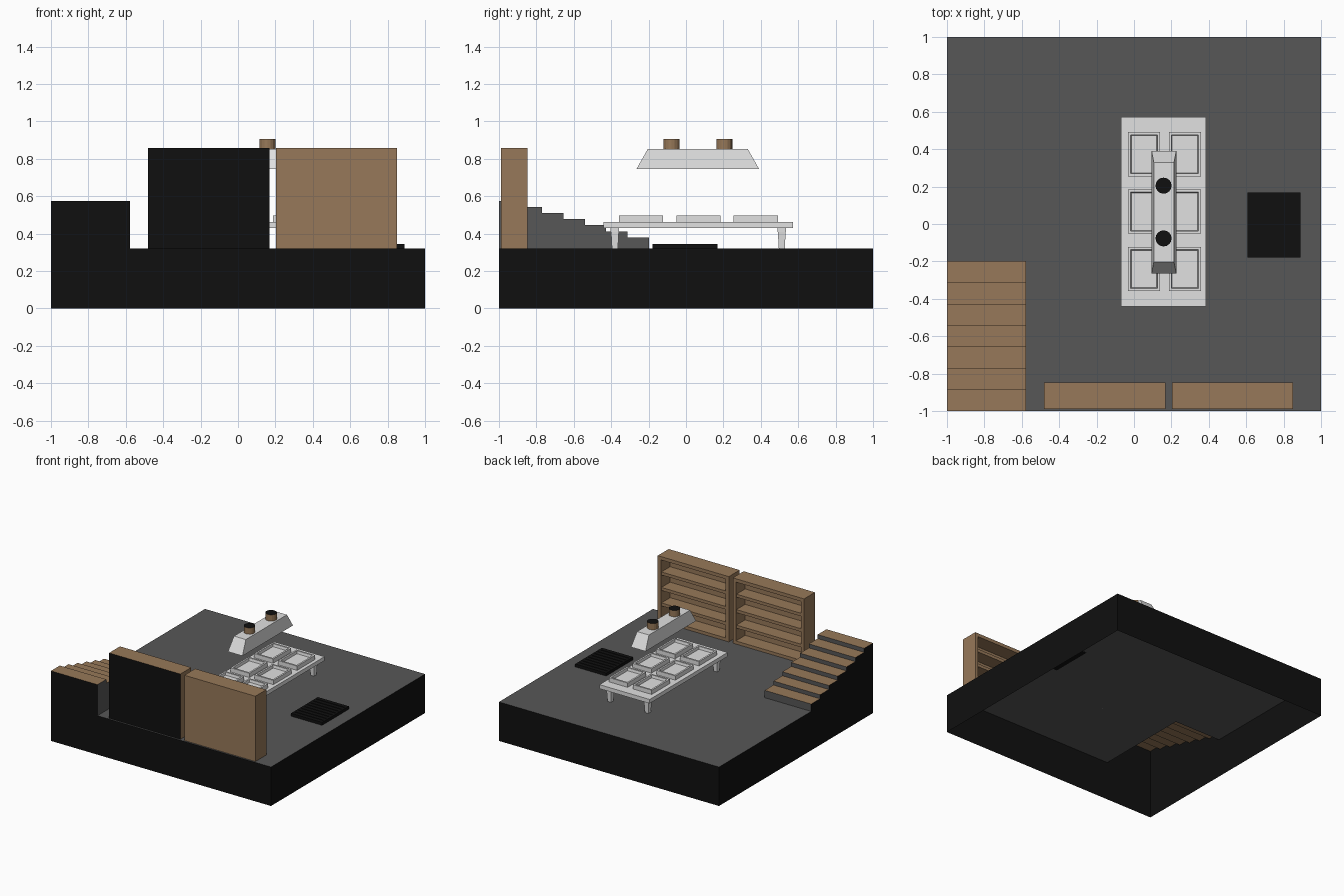
import bpy, bmesh, math
from mathutils import Matrix

if "Cube" in bpy.data.objects:
    bpy.data.objects.remove(bpy.data.objects["Cube"])


def mat(name, r, g, b):
    m = bpy.data.materials.new(name)
    m.diffuse_color = (r, g, b, 1)
    m.use_nodes = True
    m.node_tree.nodes["Principled BSDF"].inputs["Base Color"].default_value = m.diffuse_color
    return m


BLACK = mat("black", .005, .005, .005)
GREY = mat("dark_grey", .095, .095, .095)
BROWN = mat("wood_brown", .31, .19, .1)
WHITE = mat("light_grey", .75, .75, .75)
FLOOR = .32


def finish(name, bm, mats):
    me = bpy.data.meshes.new(name)
    bm.to_mesh(me)
    bm.free()
    for m in mats:
        me.materials.append(m)
    ob = bpy.data.objects.new(name, me)
    bpy.context.collection.objects.link(ob)
    return ob


def face(bm, pts, idx=0):
    f = bm.faces.new([bm.verts.new(p) for p in pts])
    f.material_index = idx
    return f


def add_box(bm, x0, x1, y0, y1, z0, z1):
    m = Matrix.Translation(((x0 + x1) / 2, (y0 + y1) / 2, (z0 + z1) / 2)) @ \
        Matrix.Diagonal((x1 - x0, y1 - y0, z1 - z0, 1))
    return bmesh.ops.create_cube(bm, size=1, matrix=m)["verts"]


def add_frustum(bm, x, y, z0, z1, bottom, top):
    # box whose bottom and top have different half sizes
    vs = add_box(bm, -1, 1, -1, 1, z0, z1)
    for v in vs:
        hx, hy = top if v.co.z > (z0 + z1) / 2 else bottom
        v.co.x = x + v.co.x * hx
        v.co.y = y + v.co.y * hy


# stair dimensions
SX, SY, N = -.577, -.197, 7
DY = (1 + SY) / N
step_z = [.38 + .0325 * i for i in range(N)]

# base: open underneath, floor cut out below the stairs
bm = bmesh.new()
face(bm, [(SX, -1, FLOOR), (1, -1, FLOOR), (1, 1, FLOOR), (-1, 1, FLOOR),
          (-1, SY, FLOOR), (SX, SY, FLOOR)], 1)
c = [(-1, -1), (1, -1), (1, 1), (-1, 1)]
for i in range(4):
    a, b = c[i], c[(i + 1) % 4]
    face(bm, [(*a, 0), (*b, 0), (*b, FLOOR), (*a, FLOOR)])
finish("base", bm, [BLACK, GREY])

# stairs: brown treads, grey risers and inner side, black outer sides
bm = bmesh.new()
prev = FLOOR
outline = [(SY, FLOOR)]
for i, z in enumerate(step_z):
    y0, y1 = SY - i * DY, SY - (i + 1) * DY
    face(bm, [(SX, y0, prev), (SX, y0, z), (-1, y0, z), (-1, y0, prev)], 1)
    face(bm, [(SX, y0, z), (-1, y0, z), (-1, y1, z), (SX, y1, z)][::1], 0)
    outline += [(y0, z), (y1, z)]
    prev = z
outline.append((-1, FLOOR))
face(bm, [(SX, y, z) for y, z in outline][::-1], 1)
face(bm, [(-1, y, z) for y, z in outline], 2)
face(bm, [(-1, -1, FLOOR), (SX, -1, FLOOR), (SX, -1, prev), (-1, -1, prev)], 2)
bmesh.ops.remove_doubles(bm, verts=bm.verts, dist=1e-4)
bmesh.ops.recalc_face_normals(bm, faces=bm.faces)
if sum(f.normal.z for f in bm.faces) < 0:
    bmesh.ops.reverse_faces(bm, faces=bm.faces)
finish("stairs", bm, [BROWN, GREY, BLACK])


# bookcases, open towards +y
def bookcase(name, x0, x1, back):
    y0, y1, z0, z1, t = -.988, -.847, FLOOR + .0005, .857, .028
    bm = bmesh.new()
    add_box(bm, x0, x0 + t, y0, y1, z0, z1)
    add_box(bm, x1 - t, x1, y0, y1, z0, z1)
    add_box(bm, x0 + t, x1 - t, y0, y0 + .02, z0, z1)
    gap = (z1 - z0 - t) / 4
    for i in range(5):
        z = z0 + i * gap
        inset = 0 if i in (0, 4) else .008
        add_box(bm, x0 + t, x1 - t, y0 + .02, y1 - inset, z, z + t * .9 if i < 4 else z1)
    bm.normal_update()
    for f in bm.faces:
        if f.normal.y < -.9 and f.calc_center_median().y < y0 + .001:
            f.material_index = 1
    finish(name, bm, [BROWN, back])


bookcase("left_bookcase", -.48, .168, BLACK)
bookcase("right_bookcase", .204, .85, BROWN)

# table top and tapered legs
TX, TY = .158, .066
bm = bmesh.new()
add_box(bm, TX - .228, TX + .228, TY - .506, TY + .506, .43, .463)
finish("table_top", bm, [WHITE])
bm = bmesh.new()
for sx in (-1, 1):
    for sy in (-1, 1):
        x, y = TX + sx * .17, TY + sy * .446
        add_frustum(bm, x, y, FLOOR, .41, (.016, .016), (.021, .021))
        add_box(bm, x - .023, x + .023, y - .023, y + .023, .41, .431)
finish("table_legs", bm, [WHITE])

# six recessed trays
bm = bmesh.new()
for sx in (-1, 1):
    for row in (-1, 0, 1):
        x, y = TX + .005 + sx * .109, TY + row * .307
        vs = add_box(bm, x - .086, x + .086, y - .118, y + .118, .463, .498)
        bm.normal_update()
        top = max({f for v in vs for f in v.link_faces}, key=lambda f: f.normal.z)
        bmesh.ops.inset_individual(bm, faces=[top], thickness=.02)
        bmesh.ops.inset_individual(bm, faces=[top], thickness=.006, depth=-.022)
finish("trays", bm, [WHITE])

# hanging hood with two capped pipes
bm = bmesh.new()
add_frustum(bm, .16, .063, .745, .853, (.066, .328), (.054, .267))
finish("hood", bm, [WHITE])
for i, y in enumerate((-.077, .205)):
    bm = bmesh.new()
    bmesh.ops.create_cone(bm, cap_ends=True, segments=16, radius1=.043, radius2=.043,
                          depth=.053, matrix=Matrix.Translation((.158, y, .8785)))
    bm.normal_update()
    for f in bm.faces:
        f.material_index = int(abs(f.normal.z) > .9)
    finish(f"hood_pipe_{i + 1}", bm, [BROWN, BLACK])

# floor grate with slats
bm = bmesh.new()
add_box(bm, .608, .89, -.18, .168, FLOOR - .001, .336)
for x0, x1 in ((.608, .622), (.876, .89)):
    add_box(bm, x0, x1, -.18, .168, .336, .344)
for i in range(9):
    y = -.18 + i * .0395
    add_box(bm, .622, .876, y, y + .032, .336, .344)
finish("floor_grate", bm, [BLACK])
